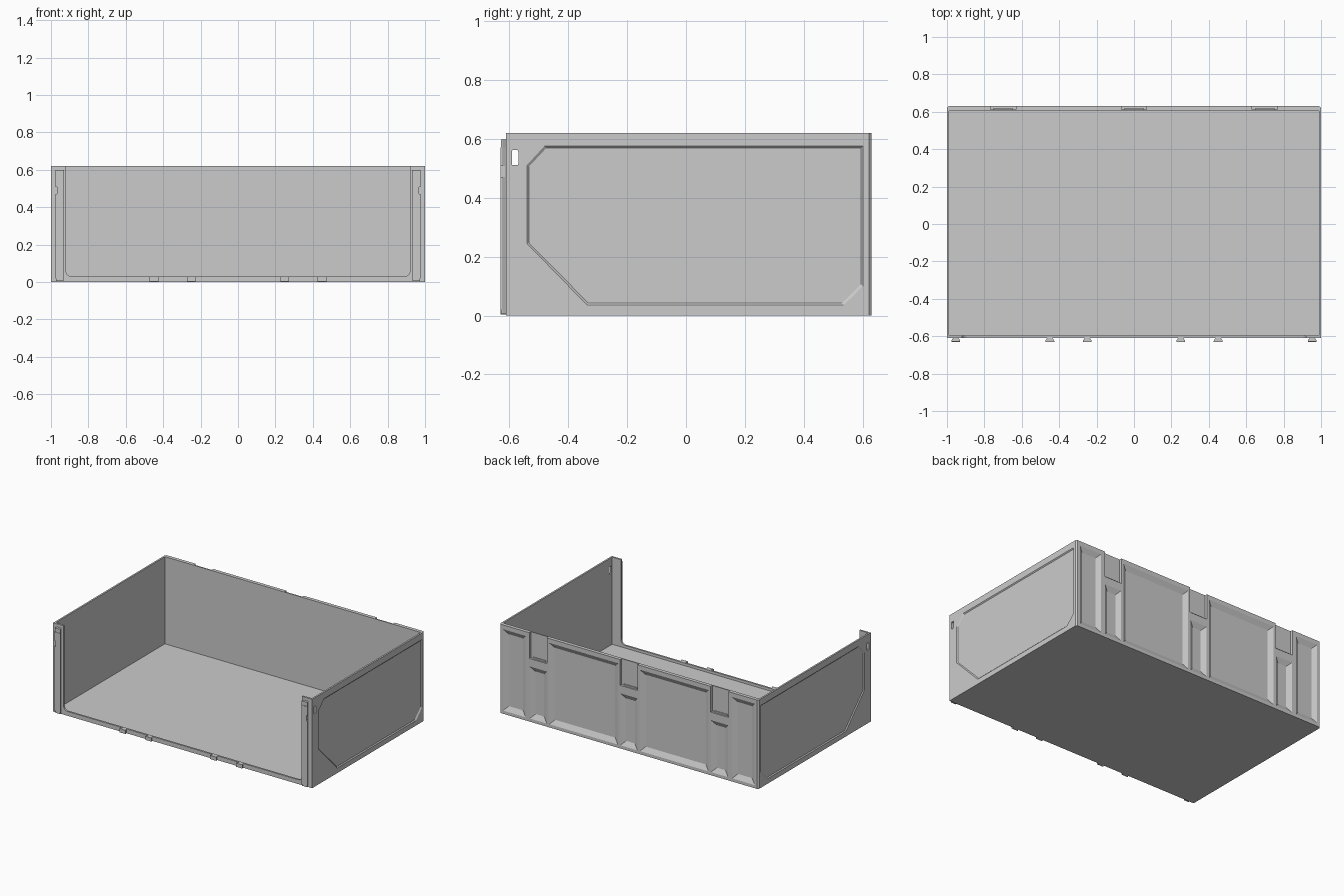
import bpy, bmesh, math
from mathutils import Vector

if "Cube" in bpy.data.objects:
    bpy.data.objects.remove(bpy.data.objects["Cube"])


def loft(bm, a, b):
    """Closed solid between two matching loops of 3D points."""
    va = [bm.verts.new(p) for p in a]
    vb = [bm.verts.new(p) for p in b]
    n = len(a)
    bm.faces.new(va)
    bm.faces.new(vb[::-1])
    for i in range(n):
        j = (i + 1) % n
        bm.faces.new((va[j], va[i], vb[i], vb[j]))


def box(bm, x0, x1, y0, y1, z0, z1):
    q = [(x0, y0), (x1, y0), (x1, y1), (x0, y1)]
    loft(bm, [(x, y, z0) for x, y in q], [(x, y, z1) for x, y in q])


def finish(bm, name):
    bmesh.ops.recalc_face_normals(bm, faces=bm.faces[:])
    me = bpy.data.meshes.new(name)
    bm.to_mesh(me)
    bm.free()
    ob = bpy.data.objects.new(name, me)
    bpy.context.collection.objects.link(ob)
    return ob


def cut(target, bm):
    """Subtract the solids in bm from target."""
    cutter = finish(bm, "cutter")
    cutter.hide_render = True
    m = target.modifiers.new("cut", 'BOOLEAN')
    m.operation, m.solver, m.object = 'DIFFERENCE', 'EXACT', cutter
    bpy.context.view_layer.objects.active = target
    bpy.ops.object.modifier_apply(modifier=m.name)
    bpy.data.objects.remove(cutter)


def rounded(u0, u1, v0, v1, r, n=4):
    """Rounded rectangle outline."""
    pts = []
    for k, (cu, cv) in enumerate([(u1 - r, v1 - r), (u0 + r, v1 - r),
                                  (u0 + r, v0 + r), (u1 - r, v0 + r)]):
        for i in range(n + 1):
            t = math.pi / 2 * (k + i / n)
            pts.append((cu + r * math.cos(t), cv + r * math.sin(t)))
    return pts


FRONT, BACK, TOP = -0.61, 0.63, 0.62

# Outer block with small chamfers on the back uprights
bm = bmesh.new()
plan = [(-1, FRONT), (1, FRONT), (1, 0.62), (0.99, BACK), (-0.99, BACK), (-1, 0.62)]
loft(bm, [(x, y, 0) for x, y in plan], [(x, y, TOP) for x, y in plan])
tray = finish(bm, "tray_body")

# Hollow interior
bm = bmesh.new()
box(bm, -0.988, 0.988, FRONT + 0.013, 0.605, 0.012, 1)
cut(tray, bm)

# Front opening with rounded lower corners
bm = bmesh.new()
ring = rounded(-0.92, 0.92, 0.03, 0.9, 0.03)
loft(bm, [(x, -0.7, z) for x, z in ring], [(x, -0.55, z) for x, z in ring])
cut(tray, bm)

# Tapered pockets and connector slots in the back wall
bm = bmesh.new()


def pocket(x0, x1, z0, z1, inset=0.033, depth=0.018):
    def rect(i, y):
        return [(x0 + i, y, z0 + i), (x1 - i, y, z0 + i),
                (x1 - i, y, z1 - i), (x0 + i, y, z1 - i)]
    k = 0.01
    loft(bm, rect(-inset * k / depth, BACK + k), rect(inset, BACK - depth))


for s in (-1, 1):
    a, b = sorted((s * 0.797, s * 0.972))
    pocket(a, b, 0.022, 0.59)
    a, b = sorted((s * 0.085, s * 0.615))
    pocket(a, b, 0.022, 0.59)
for cx in (-0.7, 0, 0.7):
    pocket(cx - 0.066, cx + 0.066, 0.022, 0.385)
cut(tray, bm)

bm = bmesh.new()
for cx in (-0.7, 0, 0.7):
    q = [(cx - 0.068, 0.64), (cx + 0.068, 0.64), (cx + 0.068, 0.613), (cx - 0.068, 0.613)]
    loft(bm, [(x, y, 0.44) for x, y in q], [(x, y, 0.7) for x, y in q])
cut(tray, bm)

# Recessed side panels
outline = [(-0.54, 0.51), (-0.48, 0.575), (0.6, 0.575), (0.6, 0.1),
           (0.535, 0.035), (-0.335, 0.035), (-0.54, 0.245)]
c = Vector((0.03, 0.305))
inner = [(c.x + (y - c.x) * 0.988, c.y + (z - c.y) * 0.975) for y, z in outline]
bm = bmesh.new()
for s in (-1, 1):
    loft(bm, [(s * 1.006, 2 * y - v, 2 * z - w) for (y, z), (v, w) in zip(outline, inner)],
         [(s * 0.994, v, w) for v, w in inner])
cut(tray, bm)

# Small windows near the front of both sides
bm = bmesh.new()
ring = rounded(-0.591, -0.569, 0.51, 0.561, 0.004, 2)
loft(bm, [(-1.1, y, z) for y, z in ring], [(1.1, y, z) for y, z in ring])
cut(tray, bm)


def dovetail(bm, cx, z0, z1, narrow, wide, y1=-0.63):
    y0 = FRONT + 0.001
    q = [(cx - narrow, y0), (cx - wide, y1 + 0.005), (cx - wide, y1),
         (cx + wide, y1), (cx + wide, y1 + 0.005), (cx + narrow, y0)]
    loft(bm, [(x, y, z0) for x, y in q], [(x, y, z1) for x, y in q])


# Tall dovetail rails on the front uprights, with a stepped foot and tip
for s, side in ((-1, "left"), (1, "right")):
    bm = bmesh.new()
    dovetail(bm, s * 0.953, 0.02, 0.57, 0.014, 0.023)
    dovetail(bm, s * 0.953, 0.57, 0.598, 0.014, 0.023, -0.627)
    dovetail(bm, s * 0.953, 0.006, 0.02, 0.012, 0.019, -0.627)
    rail = finish(bm, side + "_rail")
    # catch notch on the outer flank of the rail
    bm = bmesh.new()
    a, b = sorted((s * 0.969, s * 0.99))
    box(bm, a, b, -0.64, -0.614, 0.47, 0.508)
    cut(rail, bm)

# Short dovetail tabs along the bottom lip
for i, cx in enumerate((-0.45, -0.25, 0.25, 0.45)):
    bm = bmesh.new()
    dovetail(bm, cx, 0.004, 0.03, 0.014, 0.024)
    finish(bm, f"lip_tab_{i + 1}")

# Narrow ledge under each back slot
for i, cx in enumerate((-0.7, 0, 0.7)):
    bm = bmesh.new()
    box(bm, cx - 0.05, cx + 0.05, 0.61, 0.62, 0.435, 0.45)
    finish(bm, f"slot_ledge_{i + 1}")
